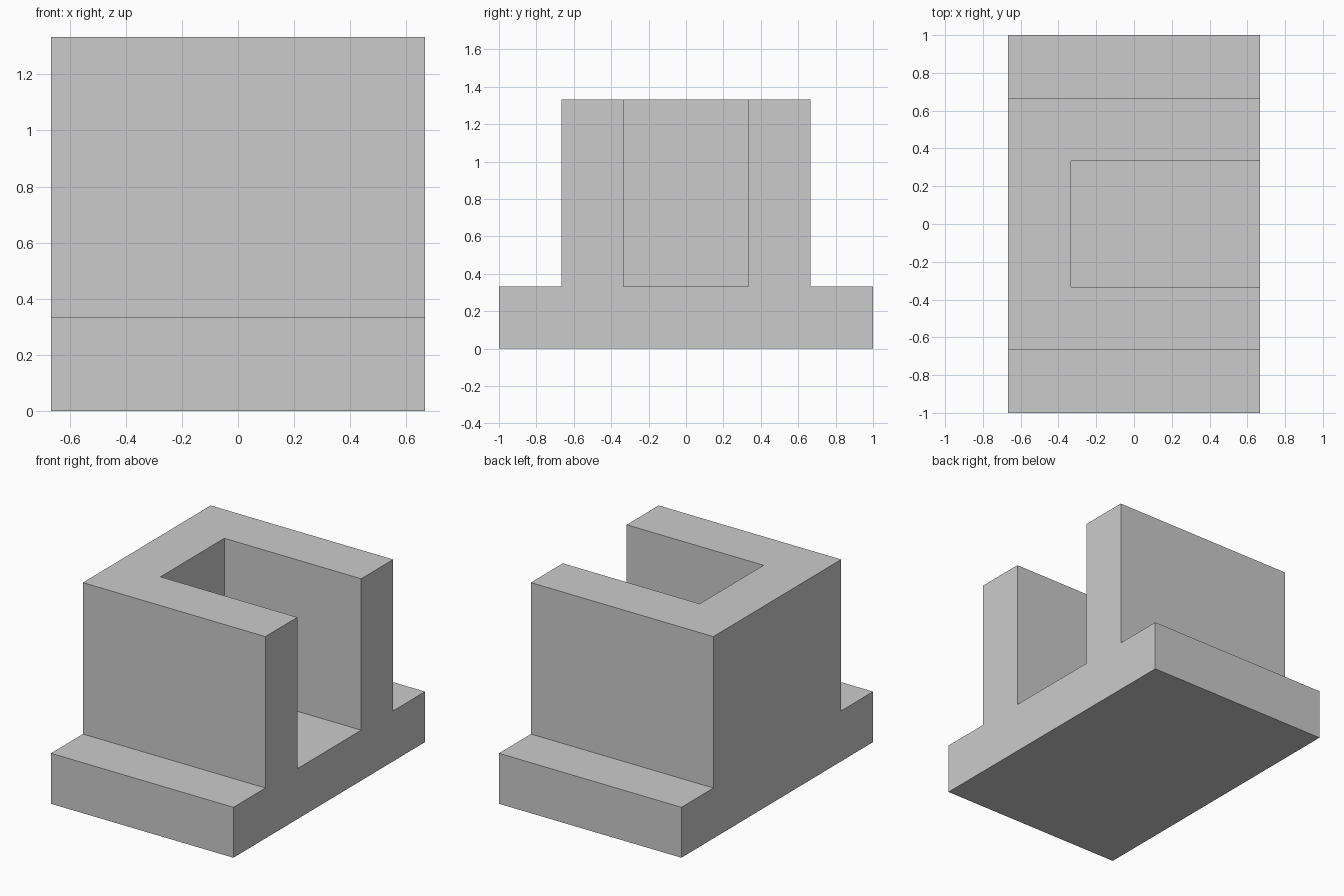
import bpy
import bmesh

if "Cube" in bpy.data.objects:
    bpy.data.objects.remove(bpy.data.objects["Cube"])

U = 1 / 3  # grid module


def extrude_profile(name, profile, x0, x1):
    """Solid made by extruding a (y, z) profile along x."""
    bm = bmesh.new()
    face = bm.faces.new([bm.verts.new((x0, y, z)) for y, z in profile])
    ext = bmesh.ops.extrude_face_region(bm, geom=[face])
    moved = [v for v in ext["geom"] if isinstance(v, bmesh.types.BMVert)]
    bmesh.ops.translate(bm, verts=moved, vec=(x1 - x0, 0, 0))
    bmesh.ops.recalc_face_normals(bm, faces=bm.faces)
    mesh = bpy.data.meshes.new(name)
    bm.to_mesh(mesh)
    bm.free()
    obj = bpy.data.objects.new(name, mesh)
    bpy.context.collection.objects.link(obj)
    return obj


# Flanged block: stepped half profile mirrored across y
half = [(3 * U, 0), (3 * U, U), (2 * U, U), (2 * U, 4 * U)]
profile = half + [(-y, z) for y, z in reversed(half)]
block = extrude_profile("flanged_block", profile, -2 * U, 2 * U)

# Slot open at the top and the right side
slot = [(-U, U), (U, U), (U, 5 * U), (-U, 5 * U)]
cutter = extrude_profile("slot_cutter", slot, -U, 3 * U)
cutter.hide_render = True

cut = block.modifiers.new("slot", "BOOLEAN")
cut.operation = "DIFFERENCE"
cut.solver = "EXACT"
cut.object = cutter
bpy.context.view_layer.objects.active = block
bpy.ops.object.modifier_apply(modifier=cut.name)
bpy.data.objects.remove(cutter)
